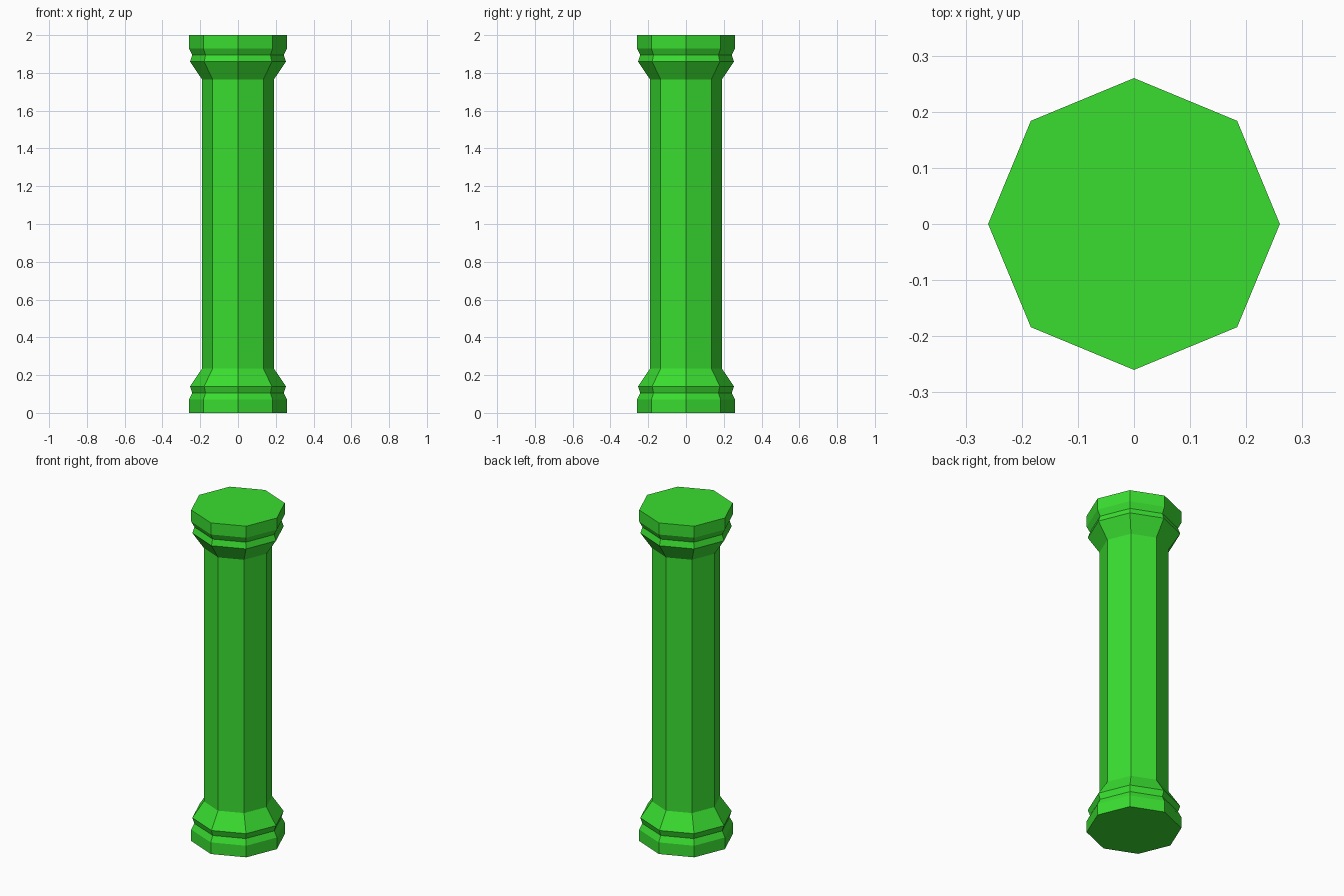
import bpy
import bmesh
from math import cos, sin, tau

SIDES = 8
HEIGHT = 2.0

cube = bpy.data.objects.get("Cube")
if cube:
    bpy.data.objects.remove(cube, do_unlink=True)

green = bpy.data.materials.new("bright_green")
green.use_nodes = True
colour = (0.042, 0.73, 0.03, 1.0)
green.diffuse_color = colour
green.node_tree.nodes["Principled BSDF"].inputs["Base Color"].default_value = colour

# Lower half as (radius, height): plinth, groove, collar, shaft foot
foot = [(0.26, 0.0), (0.26, 0.07), (0.242, 0.105), (0.254, 0.14), (0.19, 0.235)]
# The capital mirrors the base
profile = foot + [(r, HEIGHT - z) for r, z in reversed(foot)]


def lathe(name, profile, material):
    """Sweep a profile round z into a closed, flat-faced solid."""
    bm = bmesh.new()
    rings = [[bm.verts.new((r * cos(tau * i / SIDES), r * sin(tau * i / SIDES), z))
              for i in range(SIDES)] for r, z in profile]
    for low, high in zip(rings, rings[1:]):
        for i in range(SIDES):
            j = (i + 1) % SIDES
            bm.faces.new((low[i], low[j], high[j], high[i]))
    # End caps
    bm.faces.new(rings[0][::-1])
    bm.faces.new(rings[-1])
    mesh = bpy.data.meshes.new(name)
    bm.to_mesh(mesh)
    bm.free()
    mesh.materials.append(material)
    obj = bpy.data.objects.new(name, mesh)
    bpy.context.collection.objects.link(obj)
    return obj


lathe("octagonal_column", profile, green)
